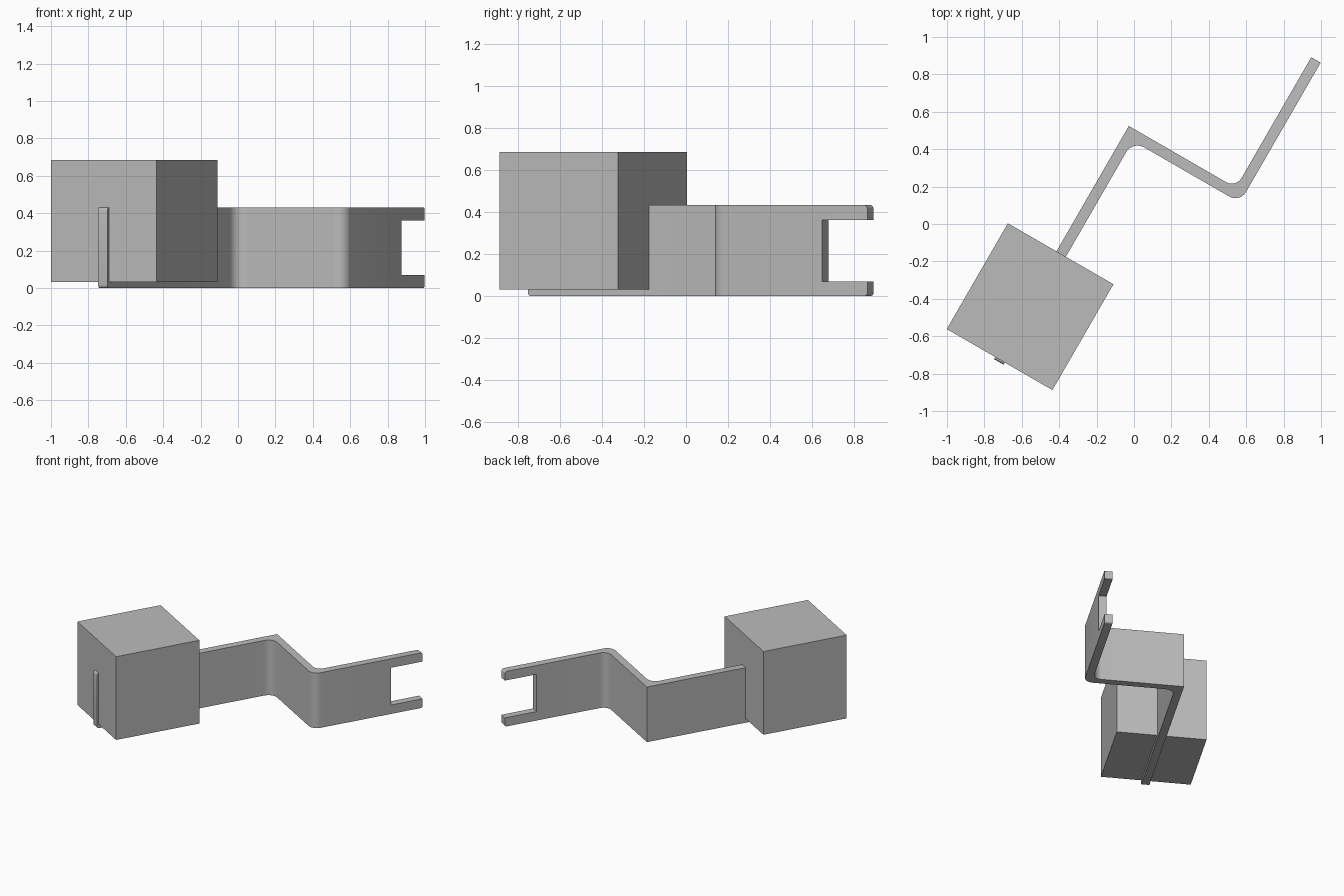
import bpy, bmesh, math
from mathutils import Matrix, Vector

if "Cube" in bpy.data.objects:
    bpy.data.objects.remove(bpy.data.objects["Cube"])

TURN = Matrix.Rotation(math.radians(-30), 4, 'Z')   # everything sits turned 30 degrees
HEIGHT = 0.432
START, END = -1.0, 1.246

grey = bpy.data.materials.new("light_grey")
grey.diffuse_color = (0.5, 0.5, 0.5, 1)
grey.use_nodes = True
grey.node_tree.nodes["Principled BSDF"].inputs["Base Color"].default_value = grey.diffuse_color


def add_object(name, bm):
    bmesh.ops.recalc_face_normals(bm, faces=bm.faces)
    mesh = bpy.data.meshes.new(name)
    bm.to_mesh(mesh)
    bm.free()
    mesh.materials.append(grey)
    obj = bpy.data.objects.new(name, mesh)
    bpy.context.collection.objects.link(obj)
    obj.matrix_world = TURN
    return obj


def add_box(name, lo, hi):
    bm = bmesh.new()
    lo, hi = Vector(lo), Vector(hi)
    size = hi - lo
    bmesh.ops.create_cube(bm, size=1, matrix=Matrix.Translation((lo + hi) / 2)
                          @ Matrix.Diagonal((*size, 1)))
    return add_object(name, bm)


def fillet(x, y, r, sx, sy, a0, a1, steps=8):
    """Arc rounding the corner (x, y); its centre lies toward (sx, sy)."""
    cx, cy = x + sx * r, y + sy * r
    return [(cx + r * math.cos(math.radians(a0 + (a1 - a0) * i / steps)),
             cy + r * math.sin(math.radians(a0 + (a1 - a0) * i / steps)))
            for i in range(steps + 1)]


# Block
add_box("block", (-0.586, -0.987, 0.032), (0.066, -0.334, 0.685))

# Bent strip: plan outline with rounded bends, extruded upward
outline = [(-0.286, START), (-0.286, 0.44)]
outline += fillet(0.375, 0.44, 0.06, -1, 1, -90, 0)
outline += [(0.375, END), (0.433, END)]
outline += fillet(0.433, 0.382, 0.065, -1, 1, 0, -90)
outline += fillet(-0.228, 0.382, 0.07, 1, -1, 90, 180)
outline += [(-0.228, START)]
bm = bmesh.new()
base = bm.faces.new([bm.verts.new((x, y, 0)) for x, y in outline])
top = bmesh.ops.extrude_face_region(bm, geom=[base])["geom"]
bmesh.ops.translate(bm, vec=(0, 0, HEIGHT),
                    verts=[g for g in top if isinstance(g, bmesh.types.BMVert)])

# Round the upper and lower corners at both ends
corners = [e for e in bm.edges
           if abs(e.verts[0].co.z - e.verts[1].co.z) < 1e-5
           and any(all(abs(v.co.y - y) < 1e-5 for v in e.verts) for y in (START, END))]
bmesh.ops.bevel(bm, geom=corners, offset=0.016, segments=4, profile=0.5, affect='EDGES')
strip = add_object("bent_strip", bm)

# Slot that forks the free end
slot = add_box("slot_cutter", (0.30, 0.998, 0.07), (0.50, 1.40, 0.362))
slot.hide_render = True
slot.hide_set(True)
cut = strip.modifiers.new("fork_slot", 'BOOLEAN')
cut.operation = 'DIFFERENCE'
cut.solver = 'EXACT'
cut.object = slot

# Apply the cut, remove the helper, then smooth the bends
bpy.context.view_layer.objects.active = strip
strip.select_set(True)
bpy.ops.object.modifier_apply(modifier=cut.name)
bpy.data.objects.remove(slot)
bpy.ops.object.shade_smooth_by_angle(angle=math.radians(30))
